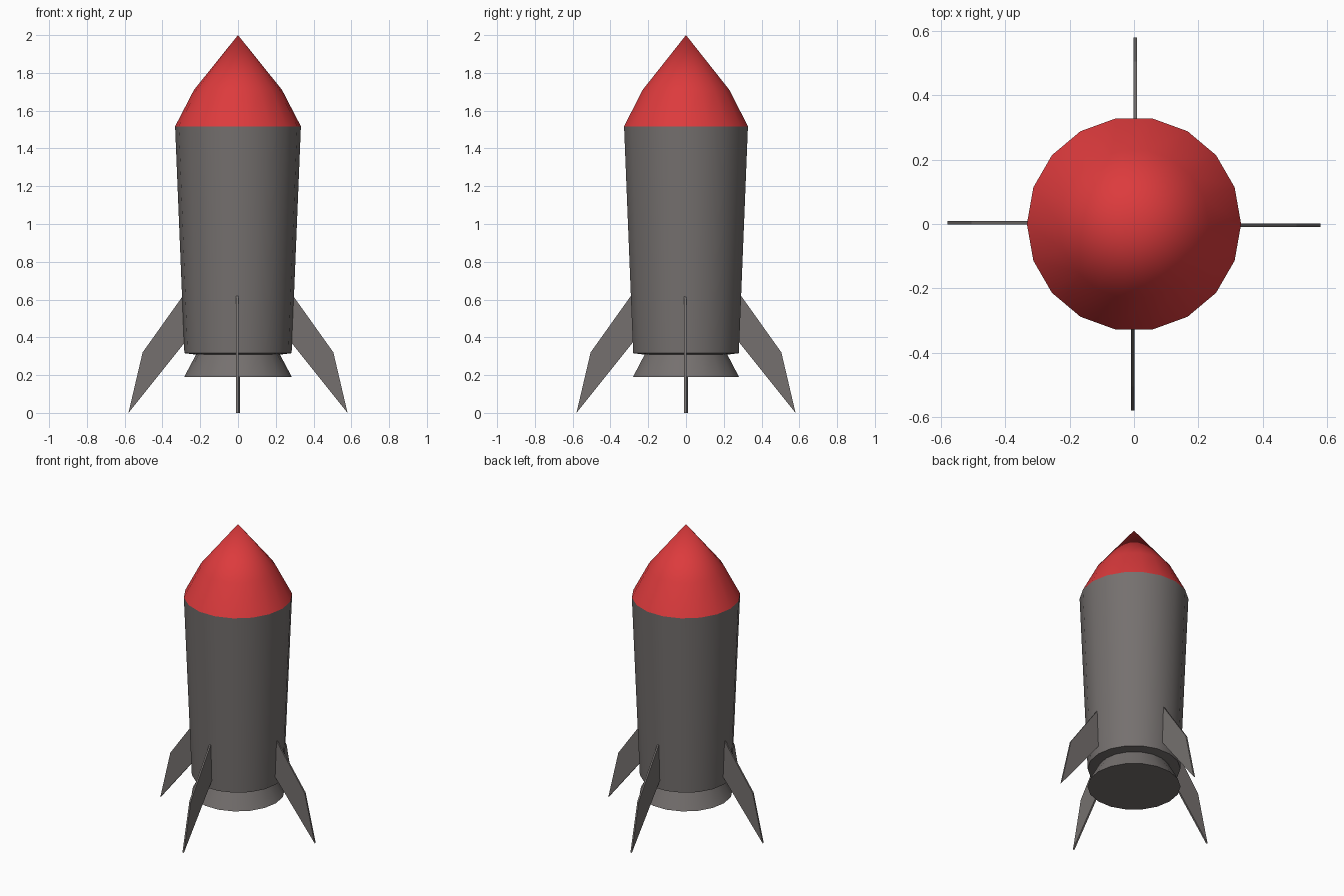
import bpy, bmesh, math

if "Cube" in bpy.data.objects:
    bpy.data.objects.remove(bpy.data.objects["Cube"])

SIDES = 18


def material(name, rgb):
    m = bpy.data.materials.new(name)
    m.diffuse_color = (*rgb, 1)
    m.use_nodes = True
    m.node_tree.nodes["Principled BSDF"].inputs["Base Color"].default_value = m.diffuse_color
    return m


RED = material("nose red", (0.72, 0.043, 0.046))
GREY = material("hull grey", (0.178, 0.163, 0.158))


def finish(bm, name, mat, smooth):
    bmesh.ops.recalc_face_normals(bm, faces=bm.faces)
    mesh = bpy.data.meshes.new(name)
    bm.to_mesh(mesh)
    bm.free()
    mesh.materials.append(mat)
    ob = bpy.data.objects.new(name, mesh)
    bpy.context.collection.objects.link(ob)
    if smooth:
        bpy.ops.object.select_all(action='DESELECT')
        ob.select_set(True)
        bpy.context.view_layer.objects.active = ob
        bpy.ops.object.shade_smooth_by_angle(angle=math.radians(30))
    return ob


def lathe(name, profile, mat, caps=(True, True)):
    """Revolve (radius, z) points, listed bottom to top, round z."""
    bm = bmesh.new()
    rings = []
    for r, z in profile:
        if r == 0:
            rings.append([bm.verts.new((0, 0, z))] * SIDES)
        else:
            angles = [2 * math.pi * i / SIDES for i in range(SIDES)]
            rings.append([bm.verts.new((r * math.cos(a), r * math.sin(a), z)) for a in angles])
    for low, high in zip(rings, rings[1:]):
        for i in range(SIDES):
            j = (i + 1) % SIDES
            quad = [low[i], low[j], high[j], high[i]]
            bm.faces.new(list(dict.fromkeys(quad)))
    for ring, r, cap in ((rings[0], profile[0][0], caps[0]), (rings[-1], profile[-1][0], caps[1])):
        if cap and r > 0:
            bm.faces.new(ring)
    return finish(bm, name, mat, True)


def fin(name, angle):
    """Swept plate fin, modelled along +x and turned round z."""
    profile = [(0.27, 0.65), (0.295, 0.615), (0.505, 0.32), (0.58, 0.0), (0.284, 0.37), (0.26, 0.40)]
    bm = bmesh.new()
    near = [bm.verts.new((x, -0.0095, z)) for x, z in profile]
    far = [bm.verts.new((x, 0.0015, z)) for x, z in profile]
    bm.faces.new(near)
    bm.faces.new(far[::-1])
    for i in range(len(profile)):
        j = (i + 1) % len(profile)
        bm.faces.new((near[i], near[j], far[j], far[i]))
    ob = finish(bm, name, GREY, False)
    ob.rotation_euler.z = angle
    return ob


# Nose cone and hull share their rim
lathe("nose_cone", [(0.333, 1.517), (0.233, 1.71), (0, 2.0)], RED, caps=(False, False))
lathe("hull", [(0.22, 0.308), (0.284, 0.316), (0.333, 1.517)], GREY, caps=(True, False))

# Flared engine nozzle with a closed base
lathe("nozzle", [(0.285, 0.19), (0.222, 0.309)], GREY)

# Four fins
for k, side in enumerate(("right", "back", "left", "front")):
    fin(side + "_fin", k * math.pi / 2)
